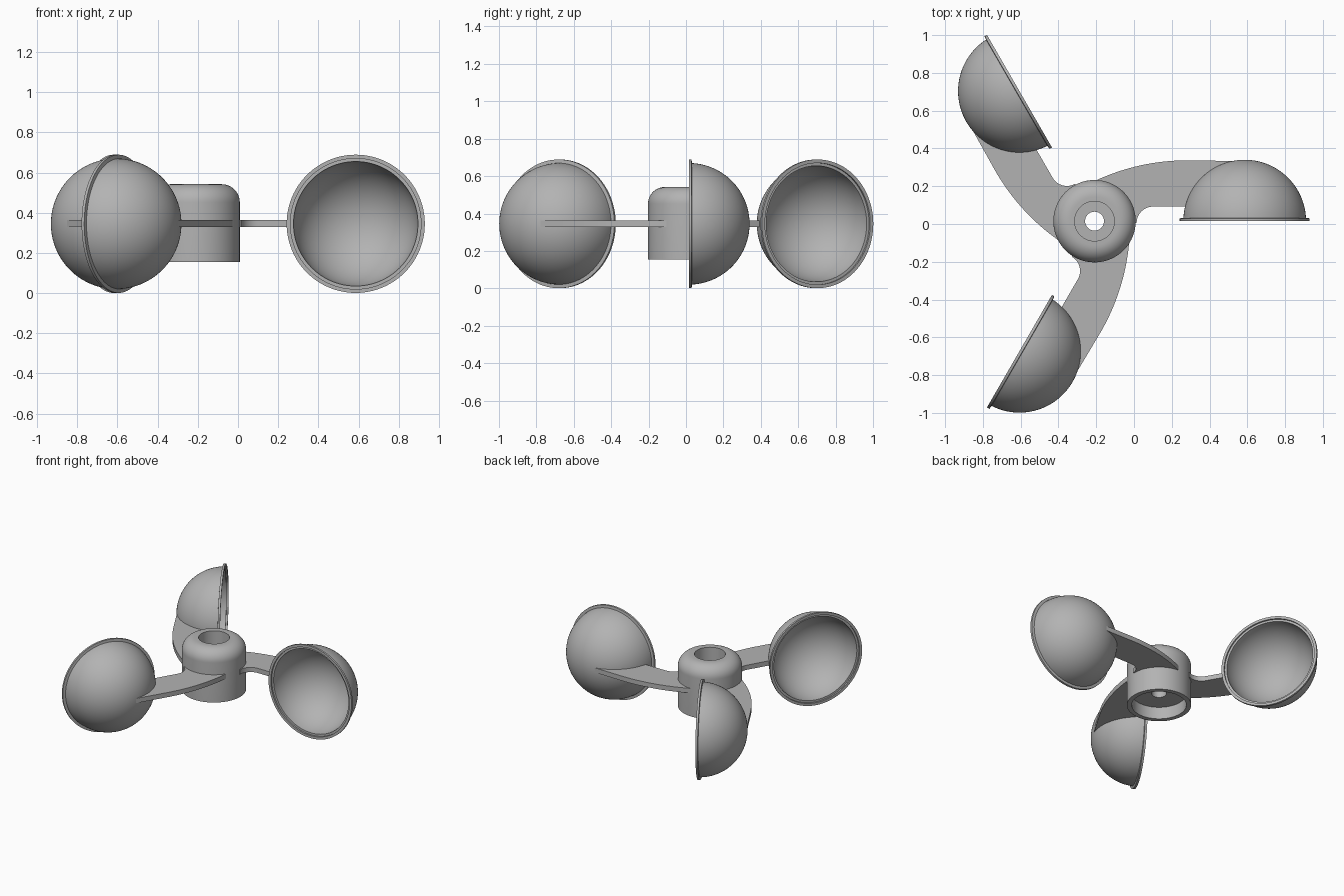
import bpy, bmesh, math
from mathutils import Matrix

if "Cube" in bpy.data.objects:
    bpy.data.objects.remove(bpy.data.objects["Cube"], do_unlink=True)

HUB = (-0.209, 0.015, 0.0)
MID_Z = 0.345
REACH = 0.795          # hub axis to cup axis
CUP_R = 0.325

grey = bpy.data.materials.new("plain grey")
grey.use_nodes = True
grey.diffuse_color = (0.45, 0.45, 0.45, 1)
grey.node_tree.nodes["Principled BSDF"].inputs["Base Color"].default_value = grey.diffuse_color


def arc(cx, cy, r, start, end, n):
    """Points on an arc, angles in degrees."""
    angles = [math.radians(start + (end - start) * i / n) for i in range(n + 1)]
    return [(cx + r * math.cos(a), cy + r * math.sin(a)) for a in angles]


def finish(bm, name, matrix):
    bmesh.ops.remove_doubles(bm, verts=bm.verts, dist=1e-5)
    bmesh.ops.recalc_face_normals(bm, faces=bm.faces)
    mesh = bpy.data.meshes.new(name)
    bm.to_mesh(mesh)
    bm.free()
    mesh.materials.append(grey)
    obj = bpy.data.objects.new(name, mesh)
    bpy.context.collection.objects.link(obj)
    obj.matrix_world = matrix
    bpy.ops.object.select_all(action="DESELECT")
    obj.select_set(True)
    bpy.context.view_layer.objects.active = obj
    bpy.ops.object.shade_smooth_by_angle(angle=math.radians(30))
    return obj


def lathe(name, profile, matrix, steps=96):
    """Spin a (radius, height) profile about z."""
    bm = bmesh.new()
    verts = [bm.verts.new((r, 0, z)) for r, z in profile]
    edges = [bm.edges.new(pair) for pair in zip(verts, verts[1:])]
    bmesh.ops.spin(bm, geom=verts + edges, cent=(0, 0, 0), axis=(0, 0, 1),
                   angle=math.tau, steps=steps, use_merge=True)
    return finish(bm, name, matrix)


def plate(name, outline, bottom, top, matrix):
    """Extrude a flat outline from bottom to top."""
    bm = bmesh.new()
    face = bm.faces.new([bm.verts.new((x, y, bottom)) for x, y in outline])
    up = bmesh.ops.extrude_face_region(bm, geom=[face])
    moved = [v for v in up["geom"] if isinstance(v, bmesh.types.BMVert)]
    bmesh.ops.translate(bm, verts=moved, vec=(0, 0, top - bottom))
    if face.is_valid and len([f for f in bm.faces if len(f.verts) > 4]) < 2:
        bm.faces.new(face.verts)
    return finish(bm, name, matrix)


# Hub: rounded top, wide bore above, shaft hole, hollow underside
hub_profile = [(0.05, 0.245), (0.185, 0.245), (0.185, 0.155), (0.218, 0.155)]
hub_profile += arc(0.128, 0.452, 0.09, 0, 90, 12)
hub_profile += [(0.105, 0.542), (0.105, 0.33), (0.05, 0.33), (0.05, 0.245)]
lathe("hub", hub_profile, Matrix.Translation(HUB))

# Cup: hemispherical shell with a stepped flange at the mouth
cup_profile = [(0.0, CUP_R)] + arc(0, 0, CUP_R, 88, 3, 28)
cup_profile += [(0.344, 0.015), (0.344, 0.0), (0.325, 0.0), (0.325, 0.012)]
cup_profile += arc(0, 0, 0.31, 2.2, 88, 28) + [(0.0, 0.31)]

# Arm: curved back edge, straight front edge, fillet at the hub
arm_outline = arc(0.49, 0.322 - 1.15, 1.15, 115.2, 90, 20)
arm_outline += arc(REACH, 0, 0.318, 92, 166, 16)
arm_outline += arc(0.31, -0.01, 0.087, 90, 180, 12) + [(0.16, -0.01)]

for i, side in enumerate(("left", "back_right", "front_right")):
    turn = Matrix.Translation(HUB) @ Matrix.Rotation(i * math.tau / 3, 4, "Z")
    plate(side + "_arm", arm_outline, 0.328, 0.363, turn)
    place = turn @ Matrix.Translation((REACH, 0, MID_Z)) @ Matrix.Rotation(-math.pi / 2, 4, "X")
    lathe(side + "_cup", cup_profile, place)
